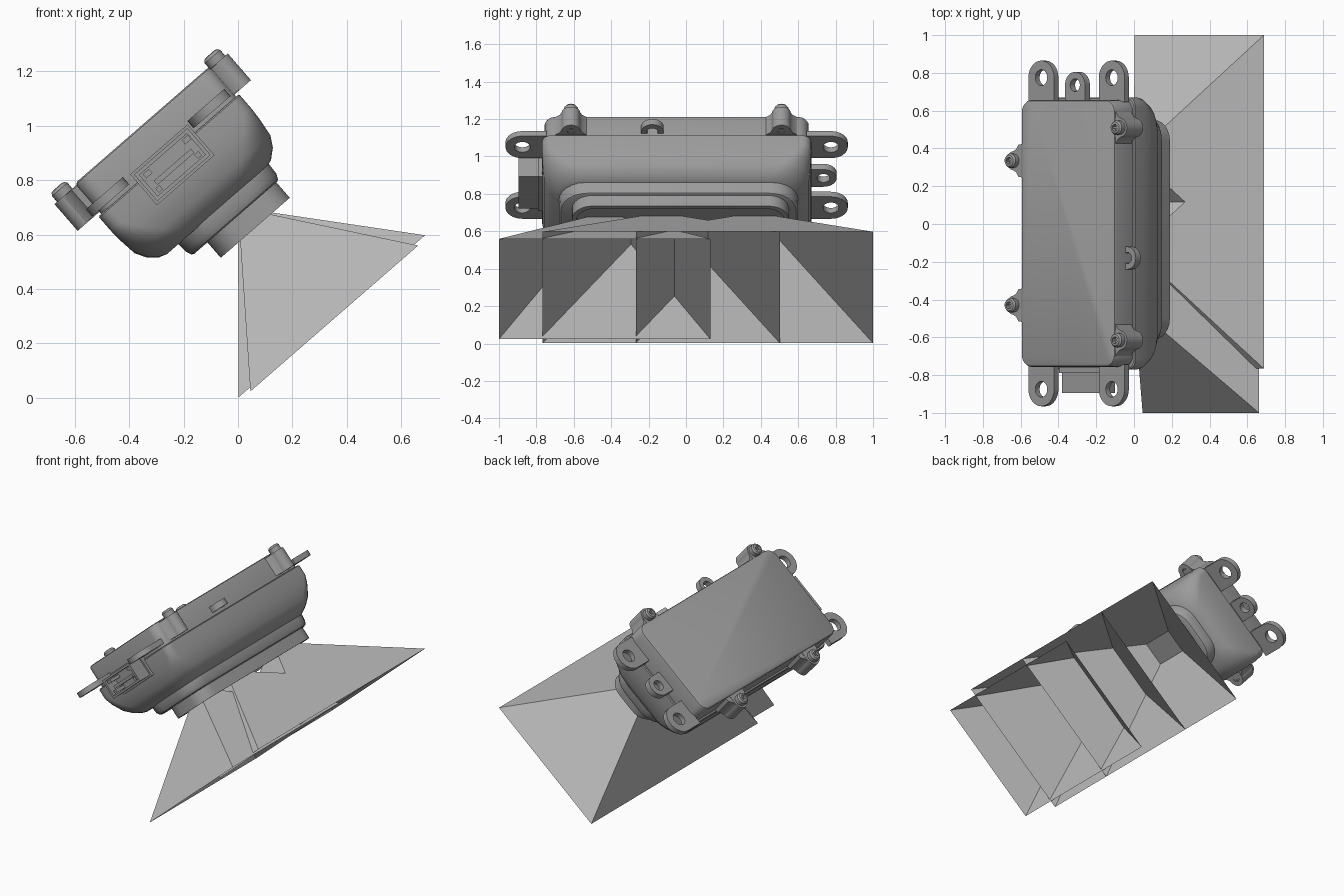
import bpy, bmesh, math
from mathutils import Matrix

if "Cube" in bpy.data.objects:
    bpy.data.objects.remove(bpy.data.objects["Cube"])

# The whole unit is modelled flat (u, y, w) and then pitched about the y axis
TILT = Matrix.Rotation(math.radians(-41), 4, 'Y')
smooth_parts = []


def material(name, value):
    m = bpy.data.materials.new(name)
    m.use_nodes = True
    colour = (value, value, value, 1)
    m.diffuse_color = colour
    m.node_tree.nodes["Principled BSDF"].inputs["Base Color"].default_value = colour
    return m


HOUSING = material("housing grey", 0.33)
BEAM = material("light grey view cone", 0.5)


def loft(name, rings, mat=HOUSING, caps=True, cyclic=False, smooth=True):
    """Skin a list of equal-length rings; optionally cap or join the ends."""
    bm = bmesh.new()
    loops = [[bm.verts.new(p) for p in ring] for ring in rings]
    pairs = list(zip(loops, loops[1:]))
    if cyclic:
        pairs.append((loops[-1], loops[0]))
    n = len(loops[0])
    for a, b in pairs:
        for i in range(n):
            j = (i + 1) % n
            bm.faces.new((a[i], a[j], b[j], b[i]))
    if caps and not cyclic:
        bm.faces.new(loops[0])
        bm.faces.new(loops[-1])
    bmesh.ops.recalc_face_normals(bm, faces=bm.faces)
    mesh = bpy.data.meshes.new(name)
    bm.to_mesh(mesh)
    bm.free()
    mesh.materials.append(mat)
    obj = bpy.data.objects.new(name, mesh)
    obj.matrix_world = TILT
    bpy.context.collection.objects.link(obj)
    if smooth:
        smooth_parts.append(obj)
    return obj


def rounded(u0, u1, y0, y1, w, inset=0, r=0.05, n=6):
    """Rounded rectangle ring at height w."""
    u0, u1, y0, y1 = u0 + inset, u1 - inset, y0 + inset, y1 - inset
    corners = [(u1 - r, y1 - r), (u0 + r, y1 - r), (u0 + r, y0 + r), (u1 - r, y0 + r)]
    ring = []
    for q, (cu, cy) in enumerate(corners):
        for k in range(n + 1):
            a = (q + k / n) * math.pi / 2
            ring.append((cu + r * math.cos(a), cy + r * math.sin(a), w))
    return ring


def rect_y(u0, u1, w0, w1, y):
    return [(u0, y, w0), (u1, y, w0), (u1, y, w1), (u0, y, w1)]


def block(name, u0, u1, y0, y1, w0, w1):
    return loft(name, [rect_y(u0, u1, w0, w1, y0), rect_y(u0, u1, w0, w1, y1)], smooth=False)


def lug(name, u, y, turn, radius, hole, back, w0, w1, n=32):
    """Round-ended tab with a hole; turn is the outward direction in degrees."""
    t = math.radians(turn)
    outer, inner = [], []
    for i in range(n):
        a = 2 * math.pi * i / n
        c, s = math.cos(a), math.sin(a)
        if i <= n // 4 or i >= n - n // 4:
            p = (radius * c, radius * s)
        else:
            k = 1 / max(abs(c), abs(s))
            p = (back * c * k, radius * s * k)
        for ring, (px, py) in ((outer, p), (inner, (hole * c, hole * s))):
            ring.append((u + px * math.cos(t) - py * math.sin(t),
                         y + px * math.sin(t) + py * math.cos(t)))

    def at(ring, w):
        return [(px, py, w) for px, py in ring]
    loft(name, [at(outer, w0), at(outer, w1), at(inner, w1), at(inner, w0)], cyclic=True)


def lathe(name, u, y, profile, n=24):
    loft(name, [[(u + r * math.cos(2 * math.pi * i / n), y + r * math.sin(2 * math.pi * i / n), w)
                 for i in range(n)] for r, w in profile])


# Housing tub with chamfered lower corners
BODY = (0.05, 0.735, -0.77, 0.67)
loft("housing_tub", [rounded(*BODY, w, inset, r) for w, inset, r in (
    (0.57, 0.10, 0.12), (0.58, 0.07, 0.15), (0.61, 0.035, 0.16), (0.65, 0.012, 0.14),
    (0.72, 0.003, 0.08), (0.77, 0, 0.05), (0.835, 0, 0.05), (0.84, 0.005, 0.05))])

# Lid
loft("lid", [rounded(*BODY, w, inset, 0.06) for w, inset in (
    (0.83, 0.014), (0.972, 0.014), (0.983, 0.018), (0.988, 0.026))])

# Stepped window bezel
loft("bezel_base", [rounded(0.205, 0.65, -0.68, 0.60, w, i, 0.14) for w, i in (
    (0.575, 0), (0.53, 0.003), (0.51, 0.012), (0.505, 0.02))])
loft("bezel_rim", [rounded(0.29, 0.626, -0.61, 0.55, w, i, 0.11) for w, i in (
    (0.51, 0), (0.43, 0), (0.43, 0.02), (0.445, 0.025))])

# Mounting ears on both ends
for end, y, turn in (("front", -0.875, -90), ("back", 0.775, 90)):
    for side, u in (("lower", 0.123), ("upper", 0.617)):
        lug(f"{end}_{side}_ear", u, y, turn, 0.09, 0.042, 0.13, 0.855, 0.89)
lug("back_small_ear", 0.364, 0.735, 90, 0.07, 0.034, 0.09, 0.855, 0.895)
lug("side_small_ear", 0.735, -0.18, 0, 0.06, 0.03, 0.05, 0.86, 0.9)

# Screw bosses with screws
for side, u, turn, ys in (("upper", 0.752, 0, (0.51, -0.615)), ("lower", 0.008, 180, (0.335, -0.43))):
    for i, y in enumerate(ys):
        lug(f"{side}_boss_{i + 1}", u, y, turn, 0.05, 0.02, 0.07, 0.85, 0.98)
        # flared root that blends the boss into the wall
        d = math.cos(math.radians(turn))
        wall = u - d * 0.02
        root = [(wall - d * 0.05, y - 0.09), (wall - d * 0.012, y - 0.085), (wall + d * 0.006, y - 0.06),
                (wall + d * 0.03, y - 0.048), (wall + d * 0.03, y + 0.048), (wall + d * 0.006, y + 0.06),
                (wall - d * 0.012, y + 0.085), (wall - d * 0.05, y + 0.09)]
        loft(f"{side}_boss_root_{i + 1}", [[(a, b, w) for a, b in root] for w in (0.852, 0.978)])
        lathe(f"{side}_screw_{i + 1}", u, y, (
            (0.018, 0.86), (0.018, 0.975), (0.037, 0.975), (0.038, 1.008), (0.03, 1.019),
            (0.018, 1.021), (0.016, 1.0)))
        block(f"{side}_screw_slot_bar_{i + 1}", u - 0.017, u + 0.017, y - 0.005, y + 0.005, 0.995, 1.016)

# Connector socket on the front end
loft("connector_shell", [rect_y(0.25 + i, 0.51 - i, 0.74 + i, 0.87 - i, y) for i, y in (
    (0, -0.76), (0, -0.895), (0.014, -0.895), (0.014, -0.80))], smooth=False)
block("connector_tongue", 0.29, 0.47, -0.88, -0.79, 0.785, 0.805)
for i, u in enumerate((0.275, 0.465)):
    block(f"connector_pin_{i + 1}", u, u + 0.02, -0.885, -0.79, 0.76, 0.78)
    block(f"connector_latch_{i + 1}", u, u + 0.03, -0.89, -0.79, 0.83, 0.85)
block("connector_collar", 0.24, 0.52, -0.79, -0.76, 0.73, 0.88)


# Open view cones spreading from the window
def view_cone(name, y, half_y, u0, u1, far):
    apex = (0.459, y, 0.528)
    end = [(u0, y - half_y, far), (u1, y - half_y, far), (u1, y + half_y, far), (u0, y + half_y, far)]
    near = [tuple(a + (e - a) * 0.17 for a, e in zip(apex, p)) for p in end]
    loft(name, [near, end], BEAM, caps=False, smooth=False)


view_cone("back_view_cone", 0.366, 0.634, 0.003, 0.911, 0)
view_cone("middle_view_cone", -0.132, 0.634, 0.003, 0.911, 0)
view_cone("front_view_cone", -0.435, 0.565, 0.05, 0.867, -0.012)

# Smooth shading with crisp edges on the rounded parts
bpy.ops.object.select_all(action='DESELECT')
for obj in smooth_parts:
    obj.select_set(True)
bpy.context.view_layer.objects.active = smooth_parts[0]
bpy.ops.object.shade_smooth_by_angle(angle=math.radians(32))
